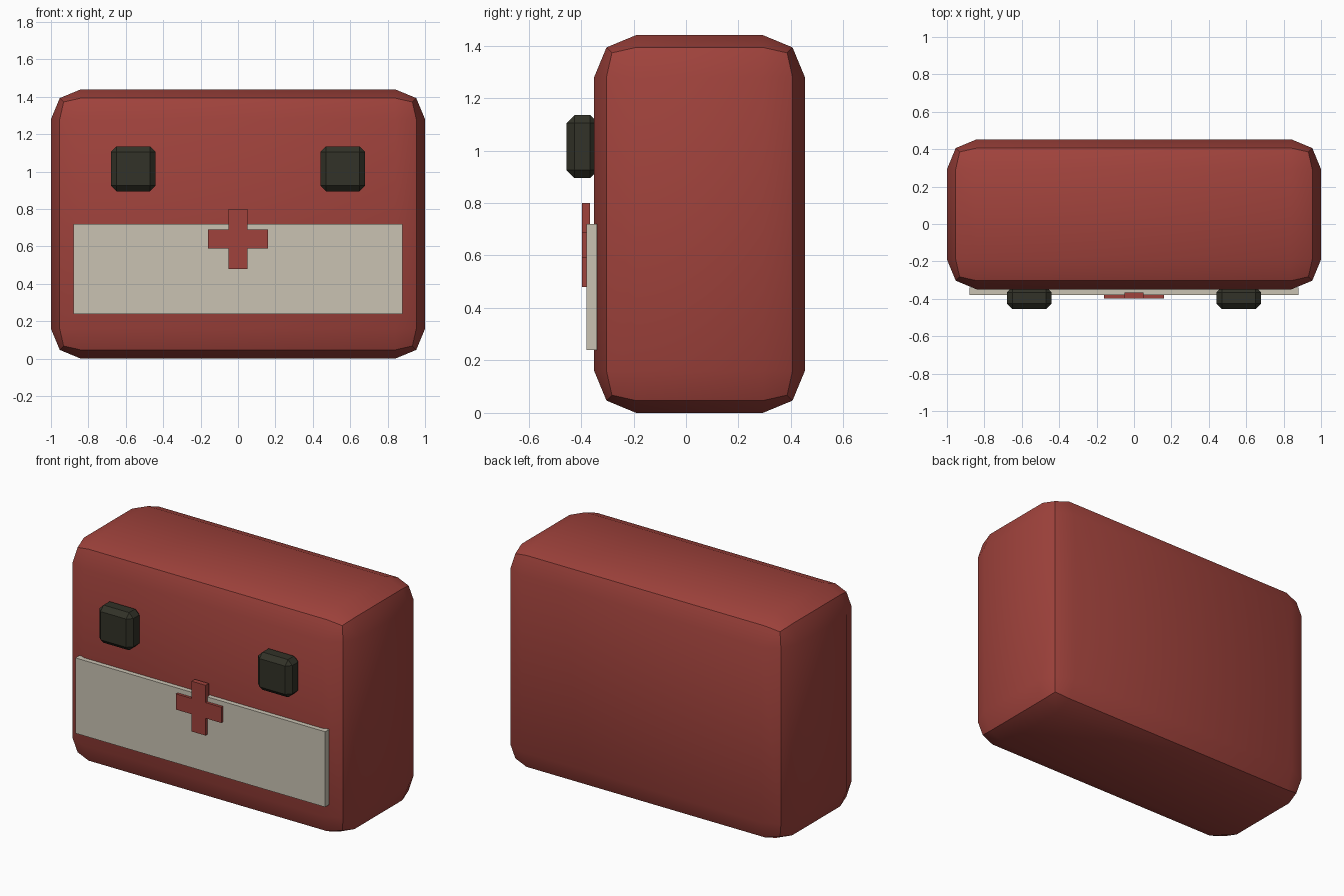
import bpy
import math

if "Cube" in bpy.data.objects:
    bpy.data.objects.remove(bpy.data.objects["Cube"])


def material(name, rgb):
    m = bpy.data.materials.new(name)
    m.diffuse_color = (*rgb, 1.0)
    m.use_nodes = True
    m.node_tree.nodes["Principled BSDF"].inputs["Base Color"].default_value = m.diffuse_color
    return m


red = material("dark red", (0.35, 0.055, 0.045))
cream = material("cream", (0.59, 0.545, 0.45))
black = material("olive black", (0.032, 0.032, 0.021))


def finish(obj, name, mat):
    obj.name = name
    obj.data.name = name
    obj.data.materials.append(mat)
    return obj


def box(name, lo, hi, mat, bevel=0.0, segments=1):
    """Box between two corners, with optionally rounded edges."""
    bpy.ops.mesh.primitive_cube_add(size=1)
    obj = finish(bpy.context.object, name, mat)
    centre = [(a + b) / 2 for a, b in zip(lo, hi)]
    size = [b - a for a, b in zip(lo, hi)]
    for v in obj.data.vertices:
        v.co = [v.co[i] * size[i] + centre[i] for i in range(3)]
    if bevel:
        mod = obj.modifiers.new("rounded edges", "BEVEL")
        mod.width = bevel
        mod.segments = segments
        mod.limit_method = "NONE"
        bpy.ops.object.modifier_apply(modifier=mod.name)
    return obj


# Rounded case body
box("case_body", (-1, -0.35, 0), (1, 0.453, 1.44), red, 0.16, 2)
bpy.ops.object.shade_smooth_by_angle(angle=math.radians(30))

# Pale label panel on the front
box("front_panel", (-0.88, -0.38, 0.24), (0.88, -0.34, 0.72), cream)

# Raised cross: one twelve-sided outline, extruded
arm, half, mid, front, back = 0.16, 0.05, 0.64, -0.397, -0.365
corner = [(arm, -half), (arm, half), (half, half)]
outline = []
for turn in range(4):
    c, s = round(math.cos(turn * math.pi / 2)), round(math.sin(turn * math.pi / 2))
    outline += [(x * c - z * s, x * s + z * c) for x, z in corner]
n = len(outline)
verts = [(x, y, z + mid) for y in (front, back) for x, z in outline]
faces = [tuple(range(n)), tuple(reversed(range(n, 2 * n)))]
faces += [(i, i + n, (i + 1) % n + n, (i + 1) % n) for i in range(n)]
mesh = bpy.data.meshes.new("cross")
mesh.from_pydata(verts, [], faces)
cross = bpy.data.objects.new("cross", mesh)
bpy.context.collection.objects.link(cross)
finish(cross, "cross", red)

# Two latches
for side, x in (("left", -0.56), ("right", 0.56)):
    box(side + "_latch", (x - 0.12, -0.455, 0.895), (x + 0.12, -0.335, 1.135),
        black, 0.03)
